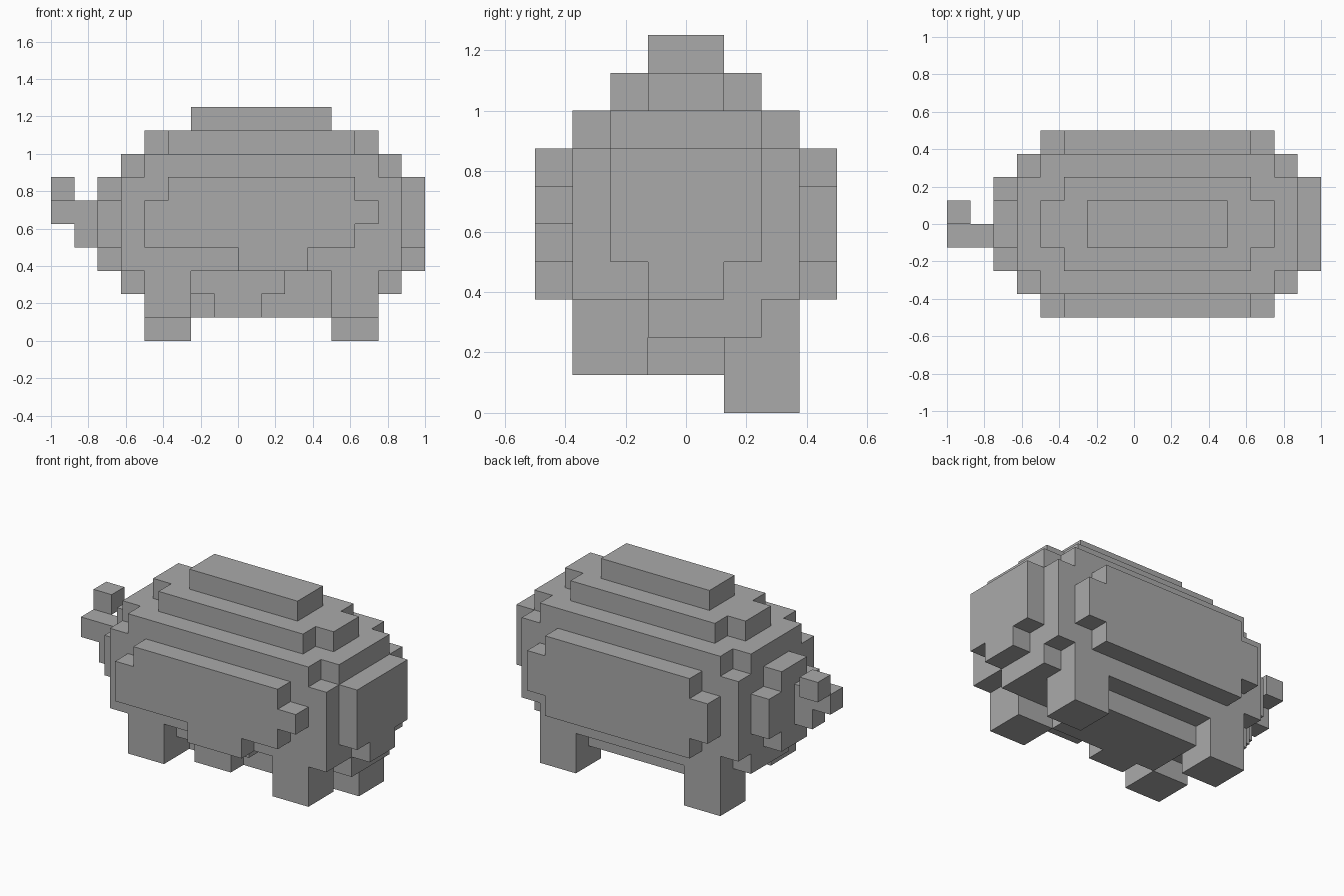
import bpy, bmesh
from mathutils import Vector

cube = bpy.data.objects.get("Cube")
if cube:
    bpy.data.objects.remove(cube, do_unlink=True)

U = 0.125  # block size

grey = bpy.data.materials.new("plain_grey")
grey.use_nodes = True
grey.diffuse_color = (0.4, 0.4, 0.4, 1)
grey.node_tree.nodes["Principled BSDF"].inputs["Base Color"].default_value = (0.4, 0.4, 0.4, 1)

# Each part is a list of boxes in block units: (x range, y range, z range)
parts = {
    "body": [
        ((-4, 6), (-3, 3), (3, 8)),
        ((-5, 7), (-3, 3), (3, 7)),
        ((-5, 7), (-2, 2), (7, 8)),
    ],
    "back_ridge": [
        ((-3, 5), (-2, 2), (8, 9)),
        ((-4, 6), (-1, 1), (8, 9)),
        ((-2, 4), (-1, 1), (9, 10)),
    ],
    "right_flank": [
        ((-3, 5), (-4, -3), (4, 7)),
        ((-4, 6), (-4, -3), (5, 6)),
        ((-4, -3), (-4, -3), (4, 5)),
        ((0, 3), (-4, -3), (3, 4)),
    ],
    "left_flank": [
        ((-3, 5), (3, 4), (3, 7)),
        ((-4, 6), (3, 4), (4, 6)),
    ],
    "belly": [
        ((-5, 7), (-1, 2), (2, 3)),
        ((-2, 2), (-2, 3), (2, 3)),
        ((2, 4), (-1, 3), (2, 3)),
        ((-2, 4), (-1, 2), (1, 2)),
        ((-1, 1), (-2, -1), (1, 2)),
    ],
    "snout": [
        ((7, 8), (-2, 2), (4, 7)),
        ((7, 8), (-1, 1), (3, 4)),
    ],
    "rump": [
        ((-6, -5), (-2, 2), (4, 6)),
        ((-6, -5), (-1, 1), (3, 7)),
    ],
    "tail": [
        ((-7, -6), (-1, 0), (4, 6)),
        ((-8, -7), (-1, 0), (5, 6)),
        ((-8, -7), (0, 1), (6, 7)),
    ],
}

# Four legs, the pair on the -y side raised one block
for end, x in (("front", 4), ("hind", -4)):
    for side, y, foot in (("right", -3, 1), ("left", 1, 0)):
        parts[f"{end}_{side}_leg"] = [((x, x + 2), (y, y + 2), (foot, 3))]

# Assign every block to one part
owner = {}
for name, boxes in parts.items():
    for xs, ys, zs in boxes:
        for x in range(*xs):
            for y in range(*ys):
                for z in range(*zs):
                    owner.setdefault((x, y, z), name)


def add_skin(bm, cell):
    """Add the faces of one block that no other block covers."""
    centre = Vector(cell) + Vector((0.5, 0.5, 0.5))
    for axis in range(3):
        for sign in (-1, 1):
            step = Vector((0, 0, 0))
            step[axis] = sign
            if tuple(int(a + b) for a, b in zip(cell, step)) in owner:
                continue
            u, v = Vector((0, 0, 0)), Vector((0, 0, 0))
            u[(axis + 1) % 3] = 0.5
            v[(axis + 2) % 3] = 0.5 * sign
            mid = centre + step * 0.5
            corners = (mid - u - v, mid + u - v, mid + u + v, mid - u + v)
            bm.faces.new([bm.verts.new(c * U) for c in corners])


# Build one object per part and merge its coplanar faces
for name in parts:
    bm = bmesh.new()
    for cell, part in owner.items():
        if part == name:
            add_skin(bm, cell)
    bmesh.ops.remove_doubles(bm, verts=bm.verts[:], dist=0.001)
    bmesh.ops.dissolve_limit(bm, angle_limit=0.01, verts=bm.verts[:], edges=bm.edges[:])
    mesh = bpy.data.meshes.new(name)
    bm.to_mesh(mesh)
    bm.free()
    mesh.materials.append(grey)
    bpy.context.collection.objects.link(bpy.data.objects.new(name, mesh))
